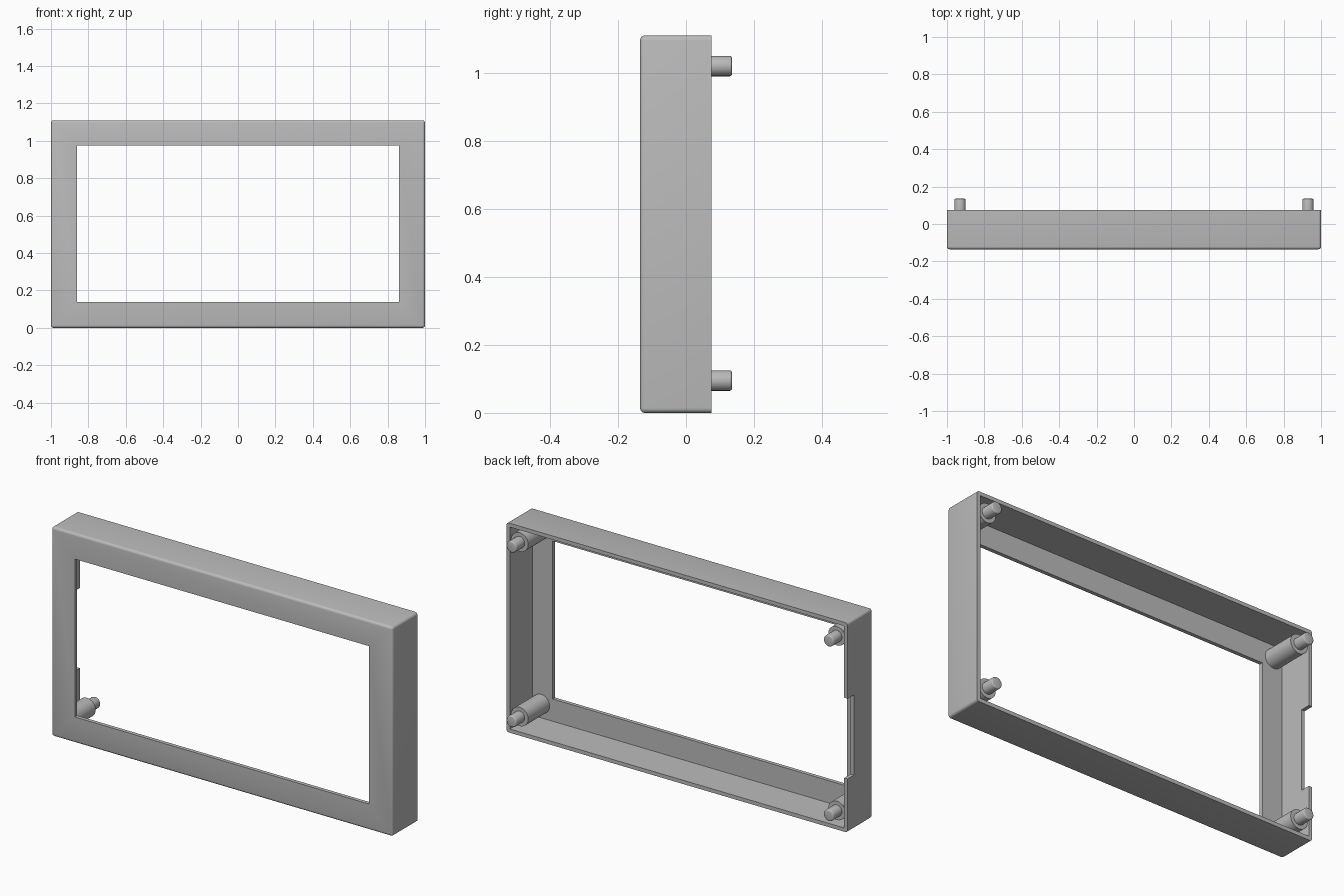
import bpy
import bmesh
from mathutils import Matrix, Vector

if "Cube" in bpy.data.objects:
    bpy.data.objects.remove(bpy.data.objects["Cube"], do_unlink=True)

# Main dimensions
HEIGHT = 1.11
FRONT, BACK, TIP = -0.135, 0.075, 0.135
WALL = 0.02

grey = bpy.data.materials.new("plain grey")
grey.use_nodes = True
grey.diffuse_color = (0.5, 0.5, 0.5, 1)
grey.node_tree.nodes["Principled BSDF"].inputs["Base Color"].default_value = (0.5, 0.5, 0.5, 1)


def add_object(name, bm):
    mesh = bpy.data.meshes.new(name)
    bm.to_mesh(mesh)
    bm.free()
    mesh.materials.append(grey)
    obj = bpy.data.objects.new(name, mesh)
    bpy.context.collection.objects.link(obj)
    return obj


def box_bmesh(low, high):
    low, high = Vector(low), Vector(high)
    bm = bmesh.new()
    bmesh.ops.create_cube(bm, size=1, matrix=Matrix.Translation((low + high) / 2)
                          @ Matrix.Diagonal((*(high - low), 1)))
    return bm


def activate(obj):
    bpy.ops.object.select_all(action='DESELECT')
    obj.select_set(True)
    bpy.context.view_layer.objects.active = obj


def cut(target, name, low, high):
    cutter = add_object(name, box_bmesh(low, high))
    cutter.hide_render = True
    mod = target.modifiers.new(name, 'BOOLEAN')
    mod.operation, mod.solver, mod.object = 'DIFFERENCE', 'EXACT', cutter
    activate(target)
    bpy.ops.object.modifier_apply(modifier=mod.name)
    bpy.data.objects.remove(cutter, do_unlink=True)


def cylinder(name, x, z, radius, start, end, bevel=0):
    bm = bmesh.new()
    bmesh.ops.create_cone(bm, cap_ends=True, segments=40, radius1=radius, radius2=radius,
                          depth=end - start,
                          matrix=Matrix.Translation((x, (start + end) / 2, z))
                          @ Matrix.Rotation(1.5707963, 4, 'X'))
    if bevel:
        rim = [e for e in bm.edges if all(v.co.y > end - 0.001 for v in e.verts)]
        bmesh.ops.bevel(bm, geom=rim, offset=bevel, segments=3, profile=0.5, affect='EDGES')
    obj = add_object(name, bm)
    activate(obj)
    bpy.ops.object.shade_smooth_by_angle(angle=0.7)


# Bezel shell: rounded everywhere except around the open back
bm = box_bmesh((-1, FRONT, 0), (1, BACK, HEIGHT))
rounded = [e for e in bm.edges if any(v.co.y < 0 for v in e.verts)]
bmesh.ops.bevel(bm, geom=rounded, offset=0.014, segments=4, profile=0.5, affect='EDGES')
frame = add_object("bezel_frame", bm)

# Hollow back, display opening and cable notch in the right wall
cut(frame, "cavity", (-1 + WALL, FRONT + WALL, WALL), (1 - WALL, 0.2, HEIGHT - WALL))
cut(frame, "opening", (-0.862, -0.3, 0.138), (0.862, 0.2, 0.975))
cut(frame, "notch", (-1.1, BACK - 0.053, 0.285), (-0.9, 0.2, 0.71))
activate(frame)
bpy.ops.object.shade_smooth_by_angle(angle=0.6)

# Corner posts with locating pins
for side, x in (("right", -0.93), ("left", 0.93)):
    for level, z in (("lower", 0.095), ("upper", 1.02)):
        cylinder(f"{level}_{side}_post", x, z, 0.05, FRONT + WALL / 2, 0.065)
        cylinder(f"{level}_{side}_pin", x, z, 0.03, 0.06, TIP, bevel=0.006)
